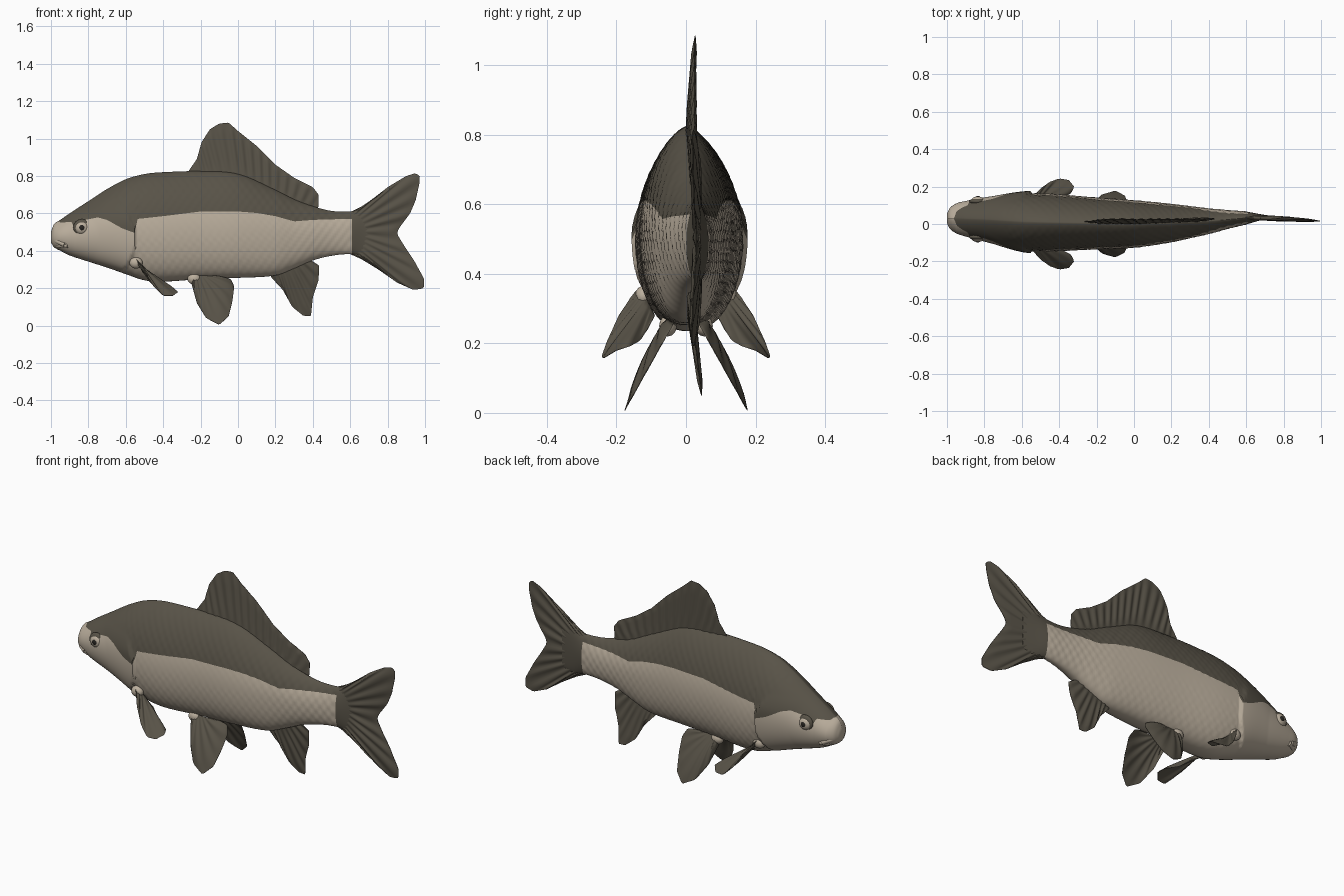
import bpy, bmesh, math
from mathutils import Vector

if "Cube" in bpy.data.objects:
    bpy.data.objects.remove(bpy.data.objects["Cube"])


def material(name, rgb):
    m = bpy.data.materials.new(name)
    m.diffuse_color = (*rgb, 1)
    m.use_nodes = True
    m.node_tree.nodes["Principled BSDF"].inputs["Base Color"].default_value = m.diffuse_color
    return m


LIGHT = material("pale belly", (0.50, 0.43, 0.34))
DARK = material("dark olive", (0.098, 0.086, 0.064))
BLACK = material("pupil black", (0.02, 0.018, 0.015))


def hermite(table, x):
    """Smooth interpolation through rows of (x, values...)."""
    n = len(table)
    i = 0
    while i < n - 2 and x > table[i + 1][0]:
        i += 1

    def slope(k, c):
        a, b = table[max(k - 1, 0)], table[min(k + 1, n - 1)]
        return (b[c] - a[c]) / (b[0] - a[0])
    p, q = table[i], table[i + 1]
    h = q[0] - p[0]
    t = min(max((x - p[0]) / h, 0), 1)
    return [(2*t**3 - 3*t*t + 1) * p[c] + (t**3 - 2*t*t + t) * h * slope(i, c)
            + (3*t*t - 2*t**3) * q[c] + (t**3 - t*t) * h * slope(i + 1, c)
            for c in range(1, len(p))]


def linear(table, x):
    for (x0, v0), (x1, v1) in zip(table, table[1:]):
        if x <= x1:
            return v0 + (v1 - v0) * max(x - x0, 0) / (x1 - x0)
    return table[-1][1]


def finish(name, bm, mats, angle=50):
    bmesh.ops.recalc_face_normals(bm, faces=bm.faces)
    me = bpy.data.meshes.new(name)
    bm.to_mesh(me)
    bm.free()
    ob = bpy.data.objects.new(name, me)
    bpy.context.collection.objects.link(ob)
    for m in mats:
        me.materials.append(m)
    bpy.ops.object.select_all(action='DESELECT')
    ob.select_set(True)
    bpy.context.view_layer.objects.active = ob
    bpy.ops.object.shade_smooth_by_angle(angle=math.radians(angle))
    return ob


# Body stations: x, top, bottom, half width, widest height, centre y
BODY = [
    (-1.00, .50, .445, .025, .47, .03), (-.985, .54, .42, .055, .47, .03),
    (-.95, .565, .40, .08, .475, .03), (-.90, .60, .375, .095, .48, .028),
    (-.80, .665, .342, .118, .49, .024), (-.70, .73, .31, .138, .50, .018),
    (-.60, .782, .275, .152, .50, .012), (-.50, .81, .242, .154, .50, .009),
    (-.40, .82, .235, .151, .50, .007), (-.20, .825, .248, .138, .51, .003),
    (0, .81, .255, .126, .51, 0), (.20, .725, .268, .102, .50, .005),
    (.30, .675, .305, .085, .495, .01), (.40, .638, .348, .068, .49, .015),
    (.50, .613, .373, .050, .49, .024), (.60, .61, .382, .034, .49, .032),
    (.68, .62, .37, .016, .49, .036), (.75, .60, .39, .005, .49, .036)]
# Lower edge of the dark back
EDGE = [(-1, .60), (-.95, .55), (-.89, .555), (-.87, .51), (-.84, .56), (-.75, .578),
        (-.70, .565), (-.62, .52), (-.552, .495), (-.538, .57), (-.4, .585),
        (-.2, .61), (0, .61), (.1, .602), (.2, .585), (.3, .557), (.4, .565), (.75, .575)]


def skin(x, phi):
    """Half width offset and height of the body surface at an angle."""
    top, bot, hw, mid, cy = hermite(BODY, x)
    s, c = math.sin(phi), max(math.cos(phi), 0)
    z = mid + (top - mid if s > 0 else mid - bot) * s
    y = hw * c ** (1.4 if s > 0 else .85)
    # gill cover swelling that drops off at its curved rear edge
    g = x - (-.545 - 2.5 * (z - .46) ** 2)
    if -.2 < g <= 0 and z < .64:
        y += .013 * (g + .2) / .2 * min(1, c * 2) * min(1, (.64 - z) * 12)
    # staggered scales
    elif g > .01 and x < .6:
        y += .0025 * c * math.sin(x * 140) * math.cos(z * 105)
    return y, z, cy


def body():
    bm = bmesh.new()
    n, rings, count = 22, [], 200
    for i in range(count + 1):
        x = -1 + 1.75 * (i / count) ** 1.15
        top, bot, hw, mid, cy = hermite(BODY, x)
        e = linear(EDGE, x)
        r = (e - mid) / (top - mid if e > mid else mid - bot)
        split = math.asin(min(max(r, -.9), .998))
        low = [-math.pi/2 + (split + math.pi/2) * k / n for k in range(n)]
        high = [split + (math.pi/2 - split) * k / n for k in range(n + 1)]
        pts = [skin(x, a) for a in low + high]
        ring = [bm.verts.new((x, cy + y, z)) for y, z, _ in pts]
        ring += [bm.verts.new((x, cy - y, z)) for y, z, _ in pts[-2:0:-1]]
        rings.append(ring)
    for a, b in zip(rings, rings[1:]):
        for k in range(4 * n):
            j = (k + 1) % (4 * n)
            f = bm.faces.new((a[k], a[j], b[j], b[k]))
            # dark above the edge and on the tail root
            f.material_index = int(n <= k < 3 * n or a[0].co.x > .60)
    bm.faces.new(rings[0])
    bm.faces.new(rings[-1]).material_index = 1
    finish("body", bm, [LIGHT, DARK], 60)


def resample(pts, t):
    """Point at a fraction of a polyline's length."""
    pts = [Vector(p) for p in pts]
    seg = [(b - a).length for a, b in zip(pts, pts[1:])]
    d = t * sum(seg)
    for a, b, s in zip(pts, pts[1:], seg):
        if d <= s:
            return a.lerp(b, d / s)
        d -= s
    return pts[-1]


def fin(name, base, tip, normal, rays=12, thick=.012, ripple=.004, bow=0):
    """Thin ribbed sheet fanned from a base line to a tip line."""
    bm = bmesh.new()
    nu, nv = rays * 6, 12
    nrm = Vector(normal).normalized()
    sides = []
    for s in (-1, 1):
        grid = []
        for i in range(nu + 1):
            u = i / nu
            a, b = resample(base, u), resample(tip, u)
            row = []
            for j in range(nv + 1):
                v = j / nv
                rim = min(1, 8 * u, 8 * (1 - u), 6 * (1 - v) + .15)
                w = s * thick * (.15 + .85 * rim) * (1 - .65 * v) / 2
                w += ripple * math.sin(u * rays * 2 * math.pi) * min(1, 3 * v) * rim
                w += bow * math.sin(math.pi * v)
                row.append(bm.verts.new(a.lerp(b, v) + nrm * w))
            grid.append(row)
        for i in range(nu):
            for j in range(nv):
                bm.faces.new((grid[i][j], grid[i+1][j], grid[i+1][j+1], grid[i][j+1]))
        sides.append(grid)

    def rim_loop(g):
        return ([r[0] for r in g] + g[-1][1:] + [r[-1] for r in g[-2::-1]] + g[0][-2:0:-1])
    p, q = rim_loop(sides[0]), rim_loop(sides[1])
    for k in range(len(p)):
        j = (k + 1) % len(p)
        bm.faces.new((p[k], p[j], q[j], q[k]))
    finish(name, bm, [DARK], 60)


def flat(pts, y):
    return [(x, y(x, z), z) for x, z in pts]


def ball(name, loc, size, mat):
    bm = bmesh.new()
    bmesh.ops.create_uvsphere(bm, u_segments=24, v_segments=14, radius=1)
    for v in bm.verts:
        v.co = Vector(v.co[k] * size[k] + loc[k] for k in range(3))
    finish(name, bm, [mat])


def tube(name, pts, r, mat):
    cu = bpy.data.curves.new(name, 'CURVE')
    cu.dimensions, cu.bevel_depth, cu.use_fill_caps = '3D', r, True
    sp = cu.splines.new('BEZIER')
    sp.bezier_points.add(len(pts) - 1)
    for b, p in zip(sp.bezier_points, pts):
        b.co = p
        b.handle_left_type = b.handle_right_type = 'AUTO'
    cu.materials.append(mat)
    bpy.context.collection.objects.link(bpy.data.objects.new(name, cu))


body()

# Fins on the centre line
fin("dorsal_fin",
    flat([(-.26, .80), (0, .79), (.2, .70), (.42, .61)], lambda x, z: .008 + .04 * max(x, 0)),
    flat([(-.265, .825), (-.22, .89), (-.195, .98), (-.15, 1.05), (-.10, 1.08), (-.05, 1.085),
          (0, 1.04), (.1, .96), (.2, .86), (.3, .79), (.4, .74), (.43, .70), (.43, .635)],
         lambda x, z: .012 + .015 * (z - .8) / .3 + .05 * max(x, 0)), (0, 1, 0), 16, .02)
fin("tail_fin",
    flat([(.57, .60), (.64, .56), (.66, .49), (.64, .43), (.575, .39)], lambda x, z: .033),
    flat([(.62, .612), (.70, .66), (.80, .74), (.90, .80), (.95, .815), (.972, .80), (.97, .76),
          (.95, .67), (.92, .60), (.86, .52), (.85, .49), (.88, .44), (.94, .35), (.995, .25),
          (.995, .20), (.94, .19), (.85, .23), (.75, .30), (.66, .355), (.60, .382)],
         lambda x, z: .036 - .02 * max(x - .8, 0) / .2), (0, 1, 0), 14, .024)
fin("anal_fin",
    flat([(.17, .28), (.26, .31), (.37, .37)], lambda x, z: .012),
    flat([(.18, .255), (.24, .19), (.29, .10), (.35, .052), (.39, .05), (.40, .15),
          (.43, .24), (.435, .32), (.39, .35)], lambda x, z: .015 + .12 * (.3 - z)),
    (0, 1, 0), 8, .02)

for s, side in ((1, "left"), (-1, "right")):
    # Paired fins
    fin("pelvic_fin_" + side,
        flat([(-.25, .265), (-.20, .262), (-.15, .262)], lambda x, z: s * .05),
        flat([(-.25, .23), (-.22, .12), (-.17, .04), (-.10, .004), (-.05, .05), (-.03, .13),
              (-.02, .21), (-.04, .25), (-.10, .26)], lambda x, z: s * (.04 + .56 * (.25 - z))),
        (0, .87, s * .49), 7, .018, .003, s * .012)
    fin("pectoral_fin_" + side,
        [(-.55, s * .13, .36), (-.52, s * .11, .32), (-.50, s * .09, .28)],
        [(x, s * y, z) for x, y, z in (
            (-.54, .145, .35), (-.50, .19, .285), (-.45, .225, .21), (-.40, .243, .16),
            (-.35, .235, .158), (-.32, .20, .18), (-.335, .165, .19), (-.40, .13, .21),
            (-.46, .10, .26))],
        (.55, s * .45, .7), 6, .018, .003)
    # Fleshy fin roots
    ball("pectoral_root_" + side, (-.545, s * .122, .335), (.035, .025, .03), LIGHT)
    ball("pelvic_root_" + side, (-.235, s * .052, .25), (.035, .025, .03), LIGHT)
    # Eyes
    y, z, cy = skin(-.835, math.asin(.2))
    ey = cy + s * (y - .012)
    ball("eye_socket_" + side, (-.835, ey, .525), (.046, .018, .044), DARK)
    ball("eye_" + side, (-.835, ey + s * .004, .522), (.036, .022, .034), LIGHT)
    ball("pupil_" + side, (-.835, ey + s * .014, .523), (.019, .015, .019), BLACK)

# Lips
for name, x, z, dz in (("upper_lip", -.985, .462, -.03), ("lower_lip", -.968, .428, .0)):
    tube(name, [(x + .06, .03 - .075, z + dz), (x + .015, .03 - .048, z + dz * .3), (x, .03, z),
                (x + .015, .03 + .048, z + dz * .3), (x + .06, .03 + .075, z + dz)], .014, LIGHT)
